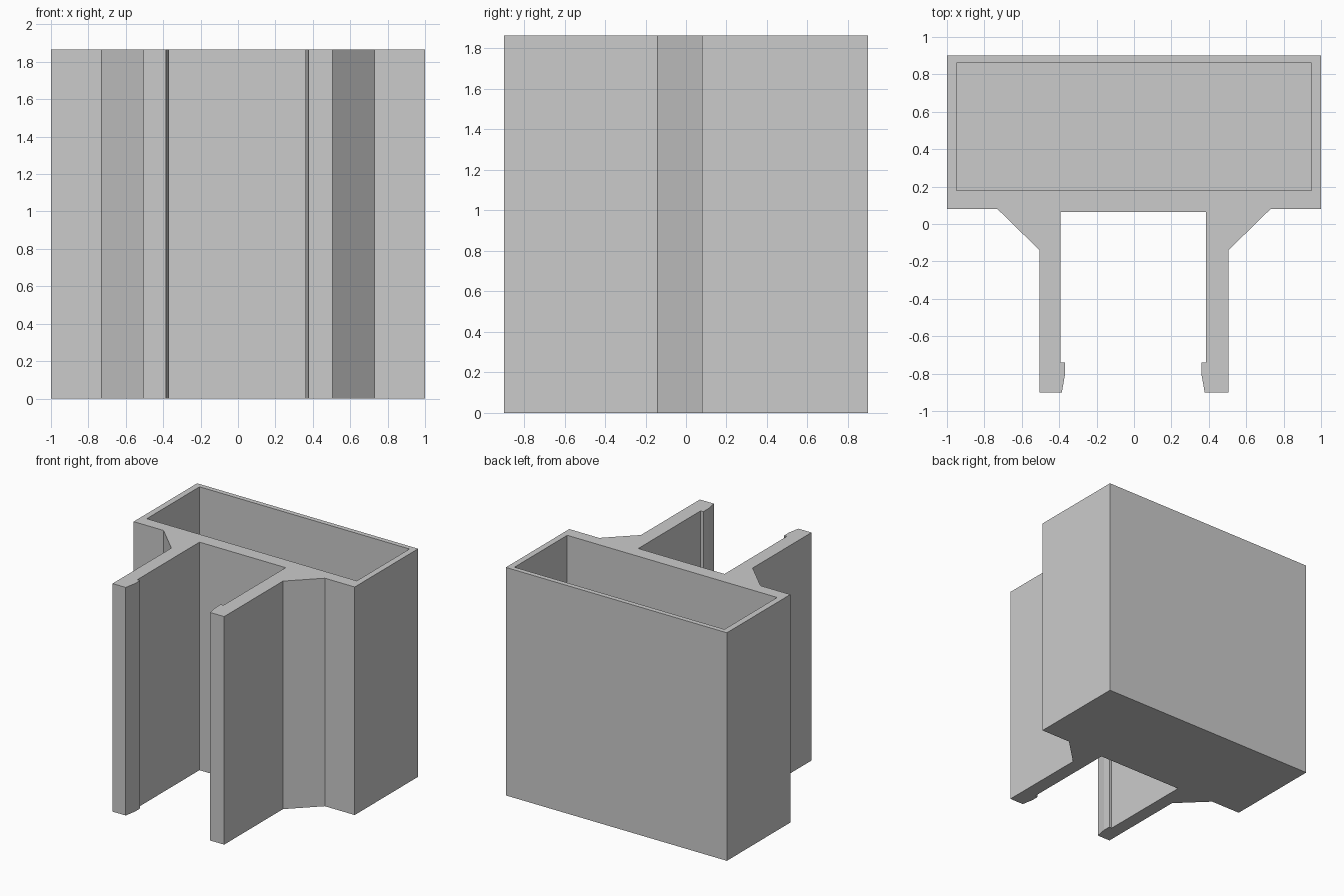
import bpy
import bmesh

HEIGHT = 1.865
FLOOR = 0.045

cube = bpy.data.objects.get("Cube")
if cube:
    bpy.data.objects.remove(cube, do_unlink=True)

grey = bpy.data.materials.new("light grey")
grey.use_nodes = True
colour = (0.6, 0.6, 0.6, 1)
grey.diffuse_color = colour
grey.node_tree.nodes["Principled BSDF"].inputs["Base Color"].default_value = colour


def extrude_profile(name, points, z0, z1):
    """Closed prism from a plan outline."""
    bm = bmesh.new()
    base = bm.faces.new([bm.verts.new((x, y, z0)) for x, y in points])
    top = bmesh.ops.extrude_face_region(bm, geom=[base])["geom"]
    verts = [v for v in top if isinstance(v, bmesh.types.BMVert)]
    bmesh.ops.translate(bm, verts=verts, vec=(0, 0, z1 - z0))
    bmesh.ops.recalc_face_normals(bm, faces=bm.faces)
    mesh = bpy.data.meshes.new(name)
    bm.to_mesh(mesh)
    bm.free()
    mesh.materials.append(grey)
    obj = bpy.data.objects.new(name, mesh)
    bpy.context.collection.objects.link(obj)
    return obj


# Half outline: box corner, gusset, arm, then the slot with its catch
outer = [(1, 0.9), (1, 0.08), (0.73, 0.08), (0.505, -0.14), (0.505, -0.9)]
slot = [(0.382, -0.9), (0.365, -0.805), (0.365, -0.74), (0.39, -0.74), (0.39, 0.065)]
SLOT_SHIFT = -0.004


def side(sign):
    return ([(sign * x, y) for x, y in outer]
            + [(sign * x + SLOT_SHIFT, y) for x, y in slot])


# Box with two clip arms
holder = extrude_profile("holder_with_clip_arms", side(1) + side(-1)[::-1], 0, HEIGHT)

# Open pocket in the box
pocket = [(-0.95, 0.178), (0.95, 0.178), (0.95, 0.86), (-0.95, 0.86)]
cutter = extrude_profile("pocket_cutter", pocket, FLOOR, HEIGHT + 0.1)
cutter.hide_render = True
cutter.hide_viewport = True
cutter.display_type = 'WIRE'

cut = holder.modifiers.new("pocket", 'BOOLEAN')
cut.operation = 'DIFFERENCE'
cut.solver = 'EXACT'
cut.object = cutter
